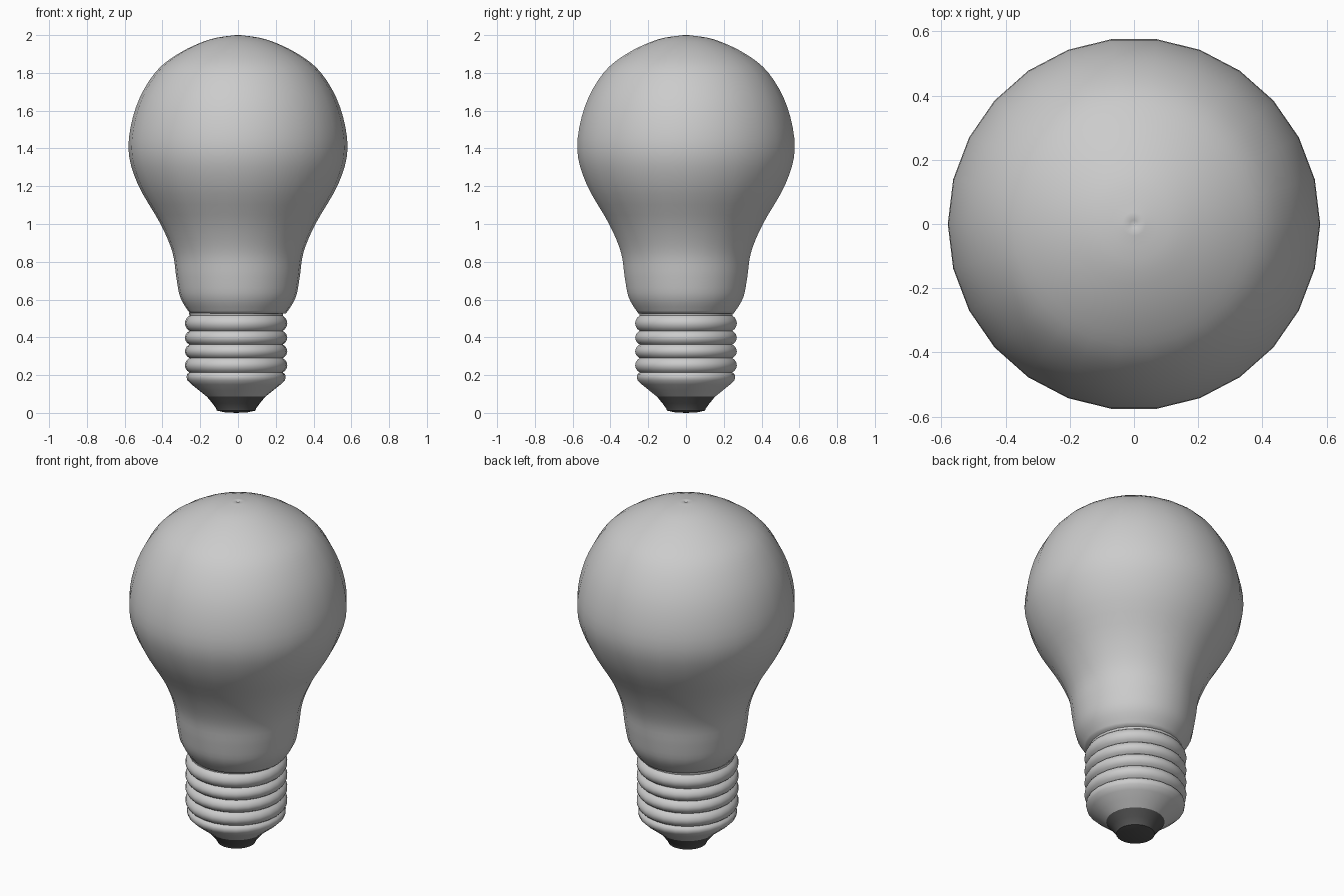
import bpy, bmesh, math

SIDES = 26

cube = bpy.data.objects.get("Cube")
if cube:
    bpy.data.objects.remove(cube, do_unlink=True)


def material(name, value):
    m = bpy.data.materials.new(name)
    m.use_nodes = True
    colour = (value, value, value, 1)
    m.diffuse_color = colour
    m.node_tree.nodes["Principled BSDF"].inputs["Base Color"].default_value = colour
    return m


def lathe(name, profile, mat, x=0.0, sharp=180):
    """Spin a (radius, height) profile, listed top to bottom, around z."""
    bm = bmesh.new()
    rings = []
    for r, z in profile:
        if r == 0:
            rings.append([bm.verts.new((0, 0, z))] * SIDES)
        else:
            rings.append([bm.verts.new((r * math.cos(math.tau * i / SIDES),
                                        r * math.sin(math.tau * i / SIDES), z))
                          for i in range(SIDES)])
    for a, b in zip(rings, rings[1:]):
        for i in range(SIDES):
            j = (i + 1) % SIDES
            bm.faces.new(list(dict.fromkeys((a[i], b[i], b[j], a[j]))))
    bmesh.ops.recalc_face_normals(bm, faces=bm.faces)
    mesh = bpy.data.meshes.new(name)
    bm.to_mesh(mesh)
    bm.free()
    mesh.materials.append(mat)
    ob = bpy.data.objects.new(name, mesh)
    ob.location.x = x
    bpy.context.collection.objects.link(ob)
    bpy.ops.object.select_all(action="DESELECT")
    ob.select_set(True)
    bpy.context.view_layer.objects.active = ob
    bpy.ops.object.shade_smooth_by_angle(angle=math.radians(sharp))
    return ob


def smooth_profile(points, steps=4):
    """Catmull-Rom curve through the points."""
    pts = [points[0]] + points + [points[-1]]
    out = []
    for p0, p1, p2, p3 in zip(pts, pts[1:], pts[2:], pts[3:]):
        for s in range(steps):
            t = s / steps
            out.append(tuple(0.5 * (2 * b + (c - a) * t
                                    + (2 * a - 5 * b + 4 * c - d) * t * t
                                    + (3 * b - a - 3 * c + d) * t ** 3)
                             for a, b, c, d in zip(p0, p1, p2, p3)))
    return out + [points[-1]]


glass_grey = material("glass grey", 0.6)
metal_grey = material("metal grey", 0.6)
contact_dark = material("contact dark grey", 0.09)

# Glass bulb, with a tiny dimple at the crown
bulb = smooth_profile([(0.012, 2.0), (0.15, 1.977), (0.31, 1.905), (0.44, 1.8),
                       (0.54, 1.62), (0.58, 1.4), (0.53, 1.21), (0.41, 1.0),
                       (0.347, 0.85), (0.327, 0.72), (0.305, 0.61), (0.255, 0.527)])
lathe("glass_bulb", [(0, 1.99)] + bulb + [(0, 0.525)], glass_grey, sharp=60)

# Screw base: rounded rolls between sharp grooves, then a taper
grooves = [0.515, 0.434, 0.362, 0.29, 0.214]
base = [(0.25, 0.53)]
for top, bottom in zip(grooves, grooves[1:]):
    for k in range(8):
        t = k / 8
        base.append((0.247 + 0.024 * math.sin(math.pi * t) ** 0.7,
                     top + (bottom - top) * t))
base += [(0.247, 0.214), (0.259, 0.205), (0.263, 0.19), (0.258, 0.172),
         (0.235, 0.15), (0.195, 0.118), (0.155, 0.086)]
lathe("screw_base", base, metal_grey, x=-0.01, sharp=50)

# Dark end contact
lathe("end_contact", [(0.155, 0.086), (0.125, 0.05), (0.106, 0.024), (0.102, 0.012),
                      (0.06, 0.003), (0, 0)], contact_dark, x=-0.01, sharp=40)
